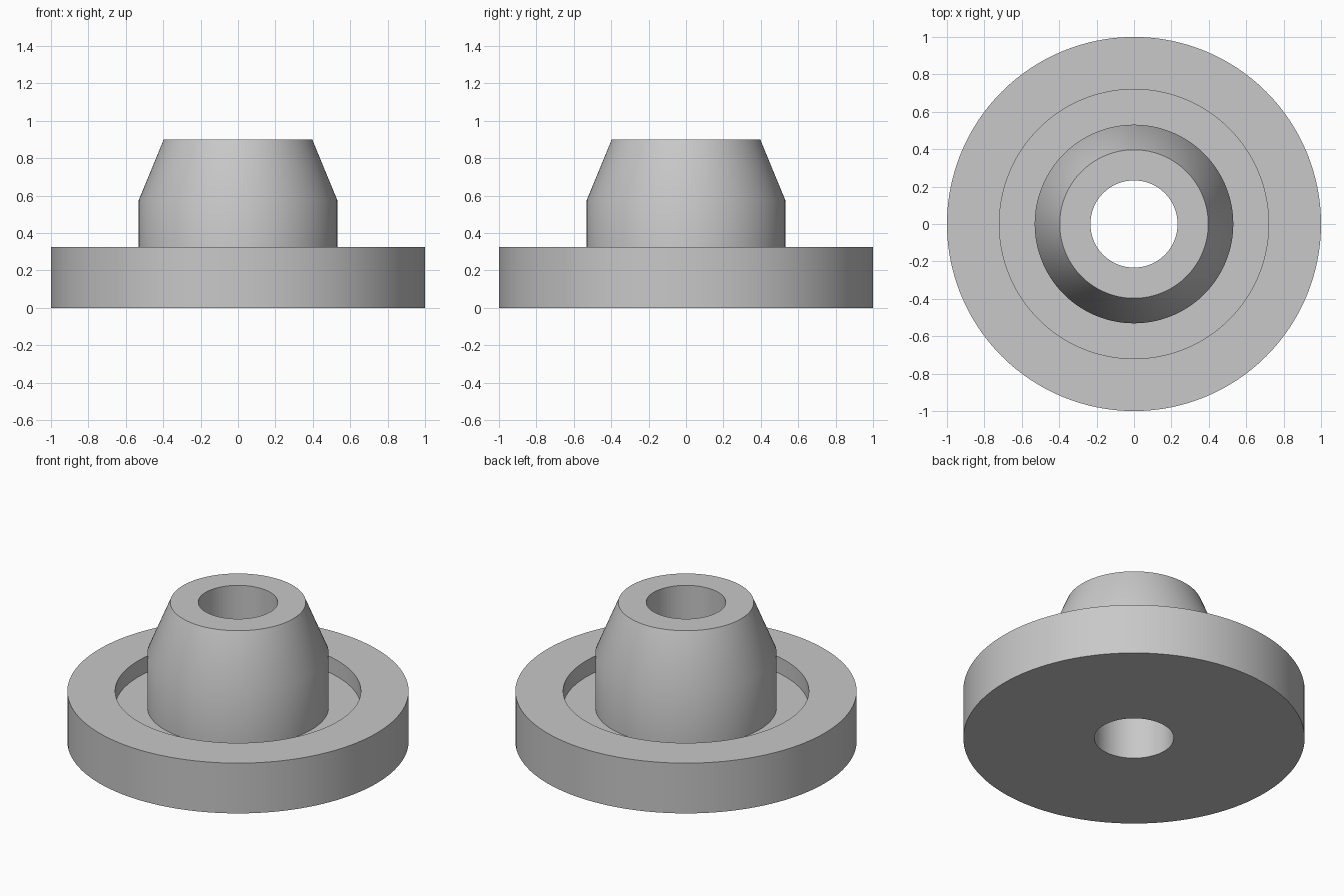
import bpy
import bmesh
import math

cube = bpy.data.objects.get("Cube")
if cube:
    bpy.data.objects.remove(cube, do_unlink=True)

# Single plain grey finish
grey = bpy.data.materials.new("light grey")
grey.use_nodes = True
colour = (0.58, 0.58, 0.58, 1)
grey.diffuse_color = colour
grey.node_tree.nodes["Principled BSDF"].inputs["Base Color"].default_value = colour

SIDES = 128
BORE, HUB, HUB_TOP, RECESS, RIM = 0.233, 0.531, 0.397, 0.72, 1.0
FLOOR, RIM_TOP, SHOULDER, TOP = 0.22, 0.325, 0.575, 0.9


def lathe(name, profile):
    """Spin a closed (radius, height) profile around z."""
    bm = bmesh.new()
    verts = [bm.verts.new((r, 0, z)) for r, z in profile]
    edges = [bm.edges.new((v, verts[(i + 1) % len(verts)]))
             for i, v in enumerate(verts)]
    bmesh.ops.spin(bm, geom=verts + edges, cent=(0, 0, 0), axis=(0, 0, 1),
                   angle=math.tau, steps=SIDES, use_duplicate=False)
    bmesh.ops.remove_doubles(bm, verts=bm.verts, dist=1e-4)
    bmesh.ops.recalc_face_normals(bm, faces=bm.faces)
    mesh = bpy.data.meshes.new(name)
    bm.to_mesh(mesh)
    bm.free()
    mesh.materials.append(grey)
    obj = bpy.data.objects.new(name, mesh)
    bpy.context.collection.objects.link(obj)
    bpy.ops.object.select_all(action="DESELECT")
    obj.select_set(True)
    bpy.context.view_layer.objects.active = obj
    bpy.ops.object.shade_smooth_by_angle(angle=math.radians(30))
    return obj


# Flange with a recessed ring, tapered hub and through bore, in one solid
lathe("flanged_hub", [
    (BORE, 0), (RIM, 0), (RIM, RIM_TOP), (RECESS, RIM_TOP),
    (RECESS, FLOOR), (HUB, FLOOR), (HUB, SHOULDER),
    (HUB_TOP, TOP), (BORE, TOP),
])
